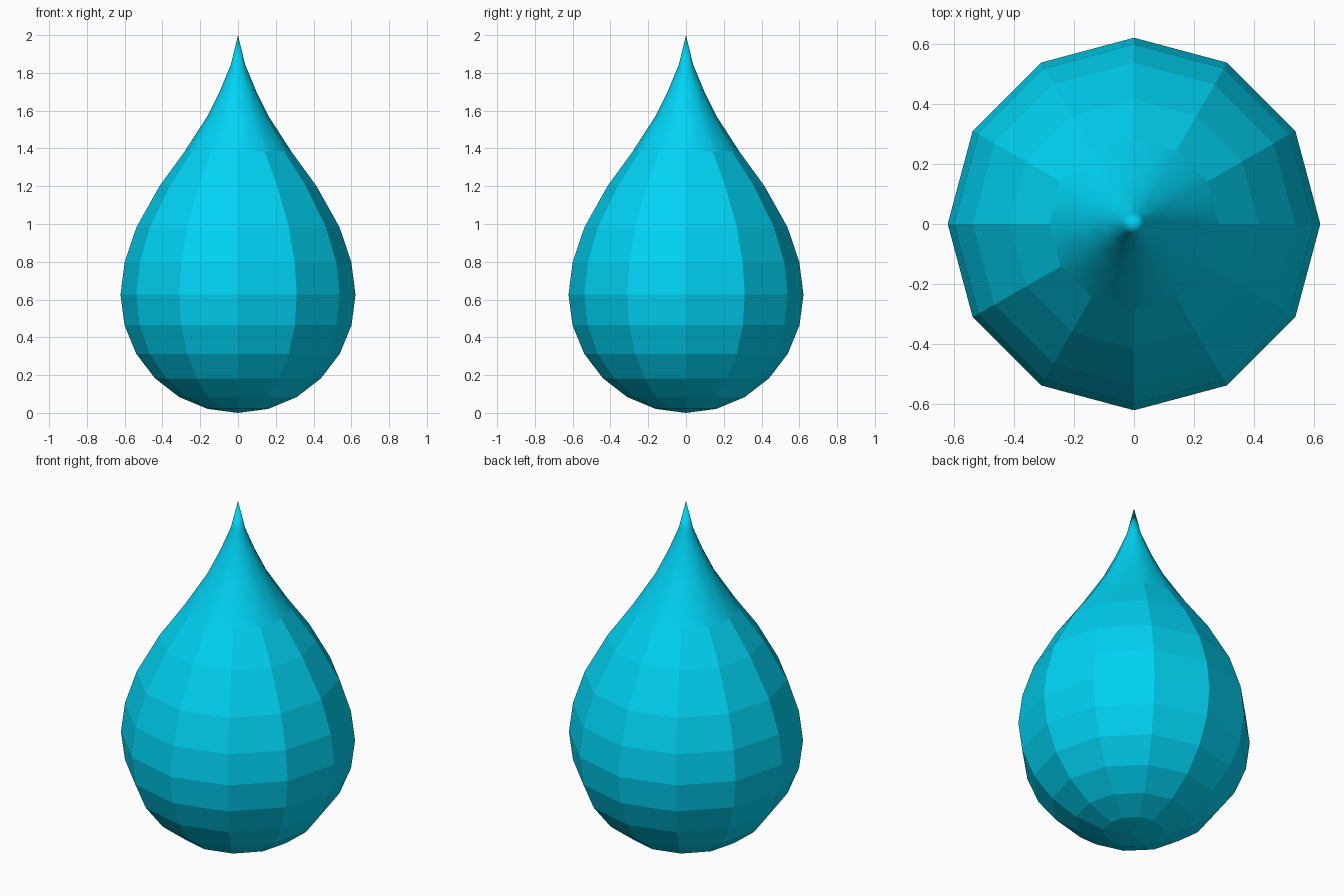
import bpy, bmesh
from math import sin, cos, radians, pi

if "Cube" in bpy.data.objects:
    bpy.data.objects.remove(bpy.data.objects["Cube"])

SIDES = 12
R = 0.622
ZC = 0.626

# Profile (radius, height): round belly below, concave taper to the tip
profile = [(R * sin(radians(a)), ZC - ZC * cos(radians(a))) for a in range(15, 91, 15)]
profile += [(0.60, 0.797), (0.538, 0.982), (0.416, 1.20), (0.283, 1.383),
            (0.164, 1.567), (0.096, 1.704), (0.038, 1.843)]

bm = bmesh.new()
rings = [[bm.verts.new((r * cos(2 * pi * i / SIDES), r * sin(2 * pi * i / SIDES), z))
          for i in range(SIDES)] for r, z in profile]
bottom = bm.verts.new((0, 0, 0))
tip = bm.verts.new((0, 0, 2))

# Side bands: flat belly, smooth neck
for lower, upper in zip(rings, rings[1:]):
    for i in range(SIDES):
        j = (i + 1) % SIDES
        f = bm.faces.new((lower[i], lower[j], upper[j], upper[i]))
        f.smooth = lower[0].co.z > 1.3

# Bottom and tip fans
for i in range(SIDES):
    j = (i + 1) % SIDES
    bm.faces.new((bottom, rings[0][j], rings[0][i]))
    bm.faces.new((rings[-1][i], rings[-1][j], tip)).smooth = True

mesh = bpy.data.meshes.new("water_drop")
bm.to_mesh(mesh)
bm.free()

mat = bpy.data.materials.new("cyan")
mat.diffuse_color = (0.0, 0.65, 0.9, 1)
mat.use_nodes = True
mat.node_tree.nodes["Principled BSDF"].inputs["Base Color"].default_value = mat.diffuse_color
mesh.materials.append(mat)
bpy.context.collection.objects.link(bpy.data.objects.new("water_drop", mesh))
